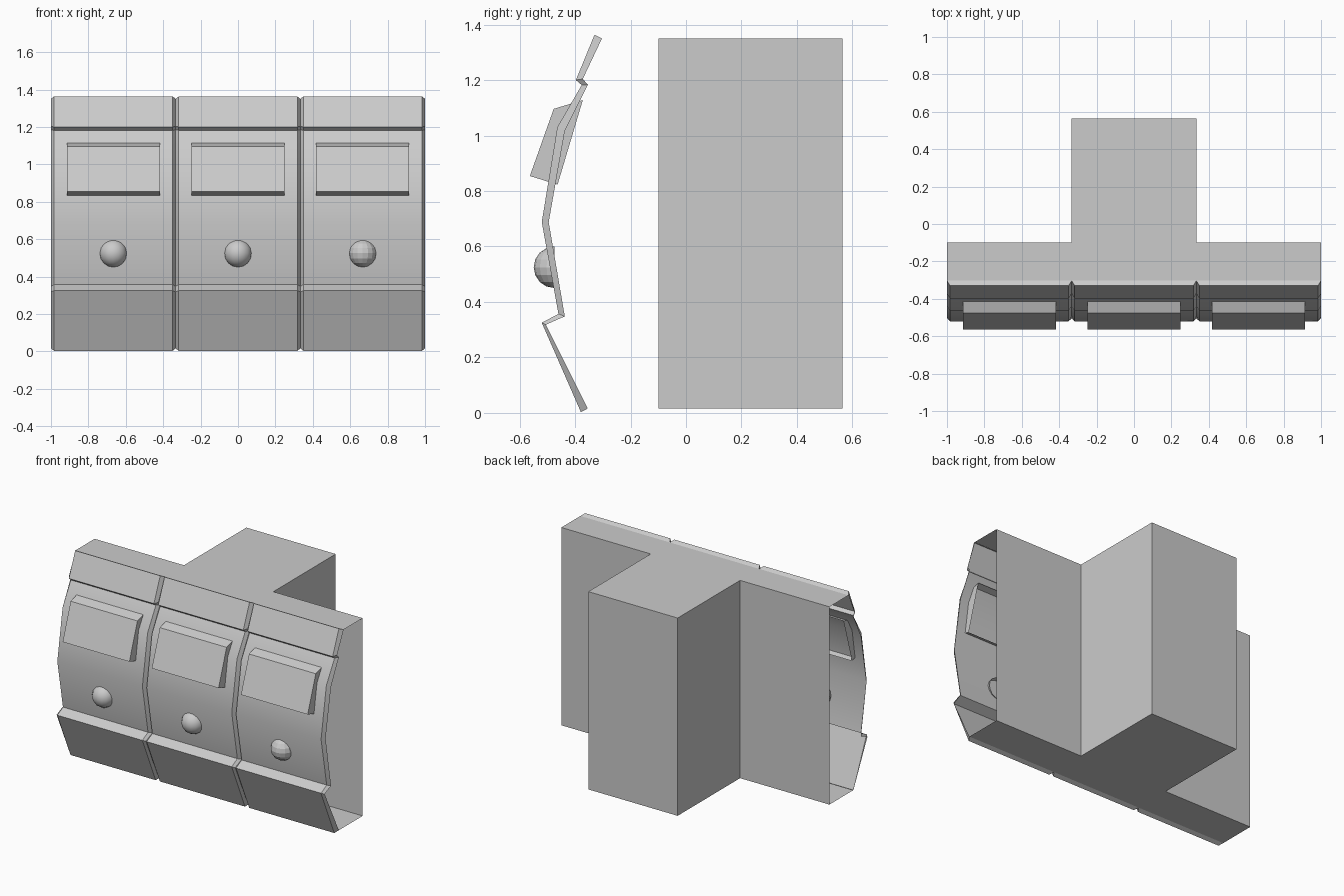
import bpy, bmesh, math
from mathutils import Vector

cube = bpy.data.objects.get("Cube")
if cube:
    bpy.data.objects.remove(cube, do_unlink=True)

grey = bpy.data.materials.new("plain_grey")
grey.use_nodes = True
GREY = (0.6, 0.6, 0.6, 1)
grey.diffuse_color = GREY
grey.node_tree.nodes["Principled BSDF"].inputs["Base Color"].default_value = GREY


def finish(bm, name, smooth=False):
    mesh = bpy.data.meshes.new(name)
    bm.to_mesh(mesh)
    bm.free()
    mesh.materials.append(grey)
    obj = bpy.data.objects.new(name, mesh)
    bpy.context.collection.objects.link(obj)
    if smooth:
        bpy.ops.object.select_all(action='DESELECT')
        obj.select_set(True)
        bpy.context.view_layer.objects.active = obj
        bpy.ops.object.shade_smooth_by_angle(angle=math.radians(35))
    return obj


# Front cladding profile (y, z): raised face and the recessed border behind it
OUTER = [(-.33, 1.363), (-.397, 1.2), (-.376, 1.182), (-.464, 1.03),
         (-.52, .688), (-.46, .357), (-.52, .325), (-.379, .003)]
INNER = [(-.303, 1.35), (-.372, 1.204), (-.354, 1.183), (-.437, 1.016),
         (-.495, .688), (-.437, .348), (-.505, .318), (-.354, .016)]
THIRD = 1 / 3
BEVEL = .016


def cladding(name, cx):
    bm = bmesh.new()
    xa, xb = cx - THIRD, cx + THIRD
    rows = []
    for o, i in zip(OUTER, INNER):
        rows.append([bm.verts.new(p) for p in (
            (xa, *i), (xa + BEVEL, *o), (xb - BEVEL, *o), (xb, *i))])
    for up, low in zip(rows, rows[1:]):
        for k in range(3):
            bm.faces.new((up[k], low[k], low[k + 1], up[k + 1]))
    # top and bottom lips
    bm.faces.new(rows[0])
    bm.faces.new(rows[-1][::-1])
    finish(bm, name, True)


# Window housing section (y, z), open at the back
HOUSING = [(-.372, 1.128), (-.477, 1.096), (-.563, .854), (-.463, .823)]


def housing(name, cx):
    bm = bmesh.new()
    left, right = ([bm.verts.new((cx + s * .249, *p)) for p in HOUSING] for s in (-1, 1))
    for k in range(3):
        bm.faces.new((left[k], left[k + 1], right[k + 1], right[k]))
    bm.faces.new(left[::-1])
    bm.faces.new(right)
    finish(bm, name)


def dome(name, cx, smooth):
    bm = bmesh.new()
    bmesh.ops.create_uvsphere(bm, u_segments=16, v_segments=8, radius=.075)
    back = [v for v in bm.verts if v.co.y > .001]
    bmesh.ops.delete(bm, geom=back, context='VERTS')
    bmesh.ops.translate(bm, verts=bm.verts, vec=Vector((cx, -.474, .525)))
    finish(bm, name, smooth)


for side, cx in (("right", -2 * THIRD), ("middle", 0), ("left", 2 * THIRD)):
    cladding(side + "_front_cladding", cx)
    housing(side + "_window_housing", cx * .998)
    dome(side + "_dome", cx, side != "left")

# T-shaped rear shell, open at both ends and at the front
LOW, HIGH = .016, 1.35
plan = [(-1, -.1), (-THIRD, -.1), (-THIRD, .565), (THIRD, .565), (THIRD, -.1), (1, -.1)]
bm = bmesh.new()
bottom = [bm.verts.new((x, y, LOW)) for x, y in plan]
top = [bm.verts.new((x, y, HIGH)) for x, y in plan]
for k in range(len(plan) - 1):
    bm.faces.new((bottom[k + 1], bottom[k], top[k], top[k + 1]))
for ring, (y, z) in ((top, INNER[0]), (bottom, INNER[-1])):
    front = [bm.verts.new((x, y, z)) for x in (1, THIRD, -THIRD, -1)]
    strips = [(front[3], front[2], ring[1], ring[0]),
              (front[2], front[1], ring[4], ring[1]),
              (front[1], front[0], ring[5], ring[4]),
              (ring[1], ring[4], ring[3], ring[2])]
    for quad in strips:
        bm.faces.new(quad if ring is top else quad[::-1])
finish(bm, "rear_shell")
